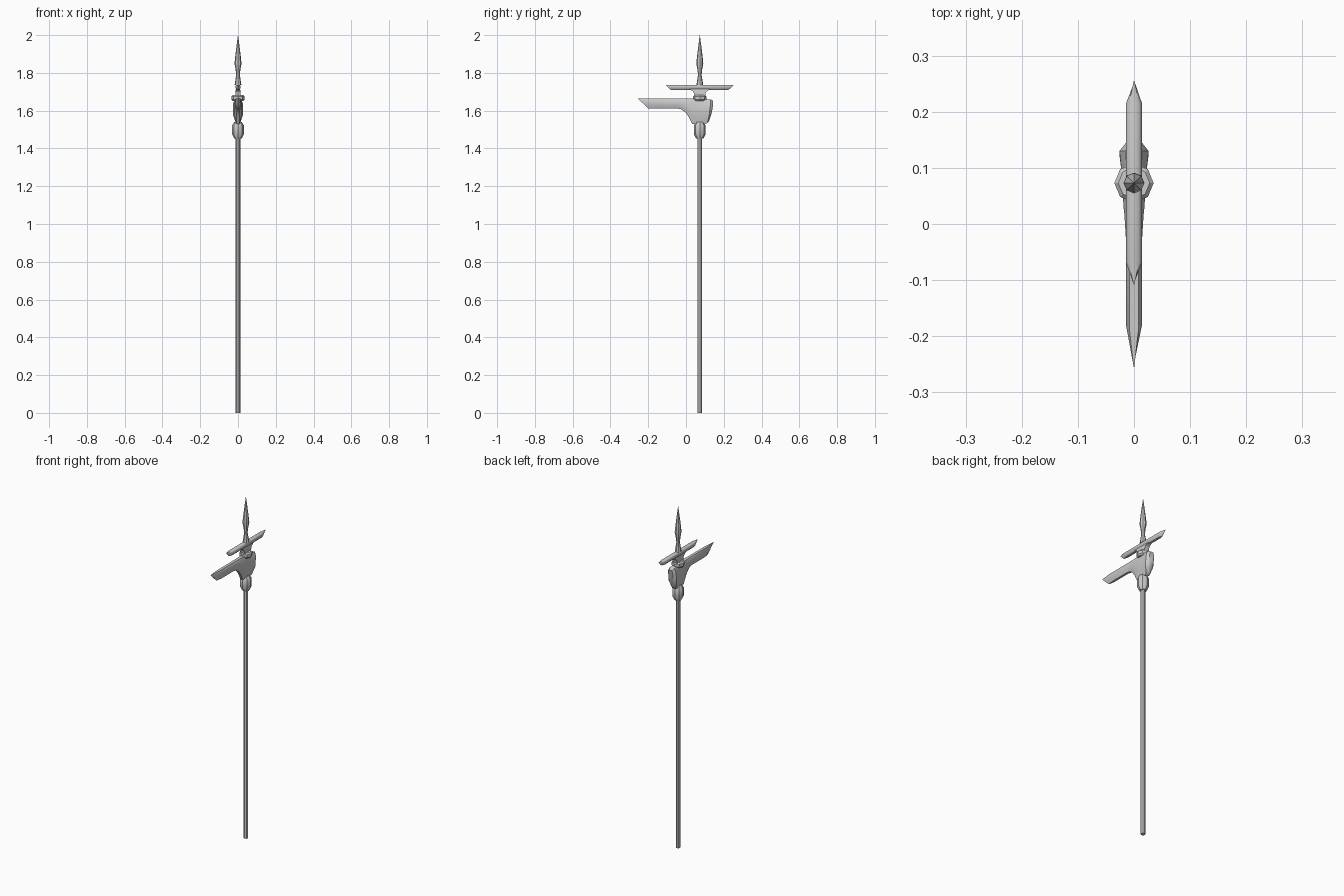
import bpy, math

if "Cube" in bpy.data.objects:
    bpy.data.objects.remove(bpy.data.objects["Cube"])

CY = 0.073  # y position of the pole axis


def make(name, verts, faces, angle):
    me = bpy.data.meshes.new(name)
    me.from_pydata(verts, [], faces)
    me.validate()
    ob = bpy.data.objects.new(name, me)
    bpy.context.collection.objects.link(ob)
    bpy.ops.object.select_all(action='DESELECT')
    ob.select_set(True)
    bpy.context.view_layer.objects.active = ob
    bpy.ops.object.mode_set(mode='EDIT')
    bpy.ops.mesh.select_all(action='SELECT')
    bpy.ops.mesh.normals_make_consistent(inside=False)
    bpy.ops.object.mode_set(mode='OBJECT')
    bpy.ops.object.shade_smooth_by_angle(angle=math.radians(angle))
    return ob


def skin(name, rings, angle):
    """Join equal-sized closed rings and cap both ends."""
    n = len(rings[0])
    verts = [v for r in rings for v in r]
    faces = [(k * n + i, k * n + (i + 1) % n, (k + 1) * n + (i + 1) % n, (k + 1) * n + i)
             for k in range(len(rings) - 1) for i in range(n)]
    faces += [tuple(range(n)), tuple(range(len(verts) - n, len(verts)))]
    return make(name, verts, faces, angle)


def turned(name, profile, sides=8, angle=40):
    """Turn a (radius, z) profile about the pole axis."""
    rings = [[(r * math.cos(i * math.tau / sides), CY + r * math.sin(i * math.tau / sides), z)
              for i in range(sides)] for r, z in profile]
    return skin(name, rings, angle)


# chamfered cross-section: (x fraction, height fraction)
SECTION = [(.45, 0), (1, .35), (1, .82), (.6, 1), (-.6, 1), (-1, .82), (-1, .35), (-.45, 0)]


def lofted(name, stations, angle=40):
    """Loft along y; station = y at top, y at bottom, half width, z top, z bottom."""
    rings = []
    for yt, yb, w, zt, zb in stations:
        bend = 1.7 if yb > 0.1 and zt - zb > 0.1 else 1  # upright upper half of the hammer face
        rings.append([(u * w, yb + (yt - yb) * min(1, t * bend), zb + (zt - zb) * t)
                      for u, t in SECTION])
    return skin(name, rings, angle)


# pole and socket
turned("pole", [(.0125, 0), (.0125, 1.47)])
turned("socket", [(.019, 1.452), (.031, 1.475), (.031, 1.522), (.02, 1.54)], angle=30)

# long beak running into the hammer head
lofted("beak_and_hammer", [
    (-.255, -.2, .0008, 1.664, 1.612),
    (-.185, -.165, .014, 1.664, 1.612),
    (-.05, -.05, .014, 1.664, 1.612),
    (-.025, -.025, .0145, 1.664, 1.607),
    (-.002, -.002, .016, 1.664, 1.59),
    (.015, .015, .017, 1.664, 1.565),
    (.033, .033, .019, 1.664, 1.53),
    (.075, .075, .02, 1.664, 1.53),
    (.1, .1, .023, 1.66, 1.53),
    (.13, .112, .026, 1.66, 1.533),
    (.144, .122, .015, 1.652, 1.545),
])

# octagonal collar between the hammer and the crossbar
turned("collar", [(.028, 1.65), (.035, 1.658), (.035, 1.675), (.028, 1.682)], angle=30)

# crossbar with pointed ends
lofted("crossbar", [
    (-.108, -.082, .0008, 1.737, 1.71),
    (-.07, -.06, .0145, 1.737, 1.71),
    (.216, .206, .0145, 1.737, 1.71),
    (.255, .225, .0008, 1.737, 1.71),
])

# flared bracket under the crossbar
skin("crossbar_bracket", [
    [(sx * hx, CY + sy * hy, z) for sx, sy in ((-1, -1), (1, -1), (1, 1), (-1, 1))]
    for hx, hy, z in ((.014, .028, 1.67), (.014, .03, 1.69), (.013, .036, 1.702), (.011, .055, 1.714))], 30)

# spear point
turned("spear_point", [(.018, 1.735), (.015, 1.755), (.0095, 1.79), (.013, 1.82),
                       (.0185, 1.85), (.0145, 1.89), (.007, 1.95), (.0004, 2.0)])
